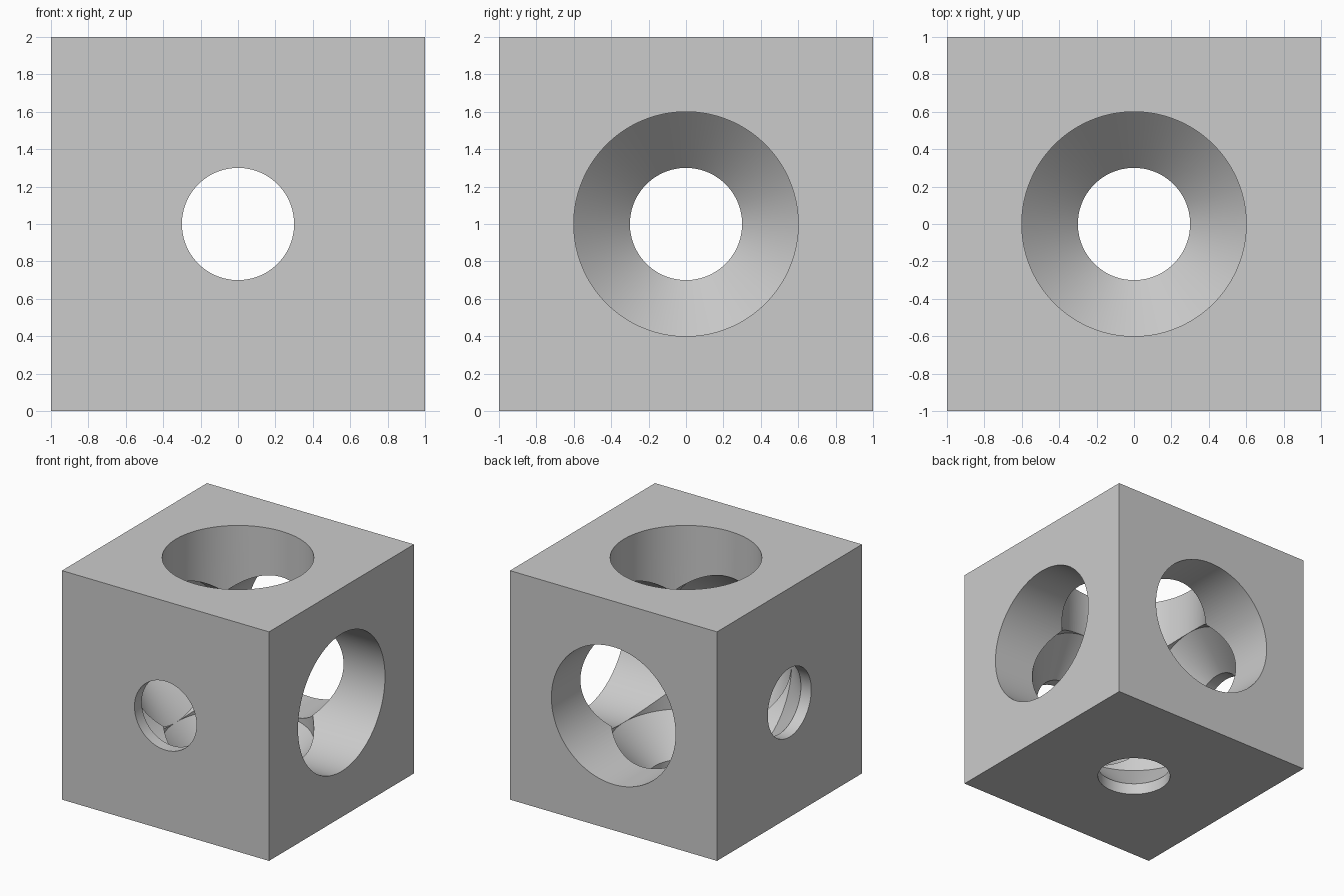
import bpy
import bmesh
import math
from mathutils import Matrix, Vector

SIDES = 128
HALF = 1.0
CENTRE = Vector((0, 0, HALF))

old = bpy.data.objects.get("Cube")
if old:
    bpy.data.objects.remove(old, do_unlink=True)

grey = bpy.data.materials.new("light_grey")
grey.use_nodes = True
colour = (0.6, 0.6, 0.6, 1)
grey.diffuse_color = colour
grey.node_tree.nodes["Principled BSDF"].inputs["Base Color"].default_value = colour


def add_object(name, bm):
    mesh = bpy.data.meshes.new(name)
    bm.to_mesh(mesh)
    bm.free()
    mesh.materials.append(grey)
    obj = bpy.data.objects.new(name, mesh)
    bpy.context.collection.objects.link(obj)
    return obj


def add_drill(name, turn, phase):
    """Stepped bore: wide shaft, 45 degree cone, narrow exit hole."""
    profile = [(0, 1.2), (0.6, 1.2), (0.6, -0.6), (0.3, -0.9), (0.3, -1.2), (0, -1.2)]
    bm = bmesh.new()
    verts = [bm.verts.new((r, 0, z)) for r, z in profile]
    edges = [bm.edges.new(pair) for pair in zip(verts, verts[1:])]
    bmesh.ops.spin(bm, geom=verts + edges, cent=(0, 0, 0), axis=(0, 0, 1),
                   angle=math.tau, steps=SIDES, use_duplicate=False)
    bmesh.ops.remove_doubles(bm, verts=bm.verts, dist=0.0001)
    bmesh.ops.recalc_face_normals(bm, faces=bm.faces)
    # A small turn about its own axis keeps the facets of the bores apart
    spin = Matrix.Rotation(phase * math.tau / SIDES, 4, "Z")
    bm.transform(Matrix.Translation(CENTRE) @ turn @ spin)
    drill = add_object(name, bm)
    drill.hide_render = True
    return drill


# Solid block
bm = bmesh.new()
bmesh.ops.create_cube(bm, size=2 * HALF, matrix=Matrix.Translation(CENTRE))
block = add_object("drilled_block", bm)

# Three bores, wide at the left, back and top
quarter = math.pi / 2
drills = [
    add_drill("left_bore", Matrix.Rotation(quarter, 4, "Y"), 0.13),
    add_drill("back_bore", Matrix.Rotation(-quarter, 4, "X"), 0.29),
    add_drill("top_bore", Matrix.Identity(4), 0.41),
]

bpy.ops.object.select_all(action="DESELECT")
block.select_set(True)
bpy.context.view_layer.objects.active = block
for drill in drills:
    cut = block.modifiers.new(drill.name, "BOOLEAN")
    cut.operation = "DIFFERENCE"
    cut.solver = "EXACT"
    cut.object = drill
    bpy.ops.object.modifier_apply(modifier=cut.name)
    bpy.data.objects.remove(drill, do_unlink=True)

bpy.ops.object.shade_smooth_by_angle(angle=math.radians(25))
